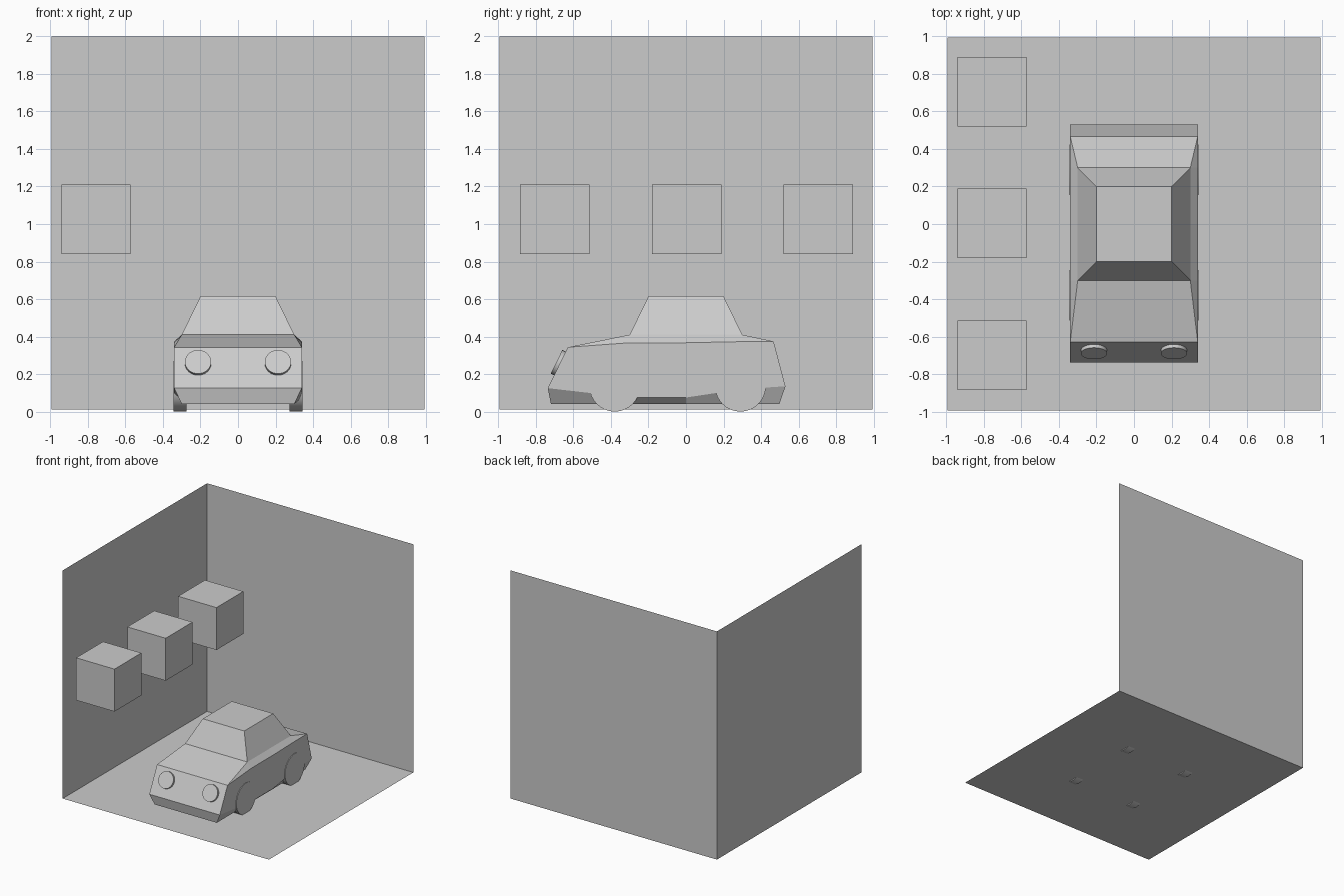
import bpy, bmesh, math
from mathutils import Vector, Matrix

if "Cube" in bpy.data.objects:
    bpy.data.objects.remove(bpy.data.objects["Cube"])


def finish(name, bm):
    mesh = bpy.data.meshes.new(name)
    bm.to_mesh(mesh)
    bm.free()
    obj = bpy.data.objects.new(name, mesh)
    bpy.context.collection.objects.link(obj)
    return obj


def panel(name, corners):
    bm = bmesh.new()
    bm.faces.new([bm.verts.new(c) for c in corners])
    return finish(name, bm)


def cylinder(name, centre, axis, radius, depth):
    bm = bmesh.new()
    turn = Vector((0, 0, 1)).rotation_difference(Vector(axis)).to_matrix().to_4x4()
    bmesh.ops.create_cone(bm, cap_ends=True, segments=32, radius1=radius, radius2=radius,
                          depth=depth, matrix=Matrix.Translation(centre) @ turn)
    obj = finish(name, bm)
    bpy.ops.object.select_all(action='DESELECT')
    obj.select_set(True)
    bpy.context.view_layer.objects.active = obj
    bpy.ops.object.shade_smooth_by_angle(angle=math.radians(30))
    return obj


# Room: floor and two open walls
W, FLOOR, TOP = 0.995, 0.01, 2.0
panel("floor", [(-W, -W, FLOOR), (W, -W, FLOOR), (W, W, FLOOR), (-W, W, FLOOR)])
panel("left_wall", [(-W, -W, FLOOR), (-W, W, FLOOR), (-W, W, TOP), (-W, -W, TOP)])
panel("back_wall", [(-W, W, FLOOR), (W, W, FLOOR), (W, W, TOP), (-W, W, TOP)])

# Row of floating cubes along the left wall
for i, y in enumerate((-0.70, 0.005, 0.705)):
    bm = bmesh.new()
    bmesh.ops.create_cube(bm, size=0.37, matrix=Matrix.Translation((-0.757, y, 1.025)))
    finish(f"cube_{i + 1}", bm)

# Car body: right-half sections (x, y, z) from nose to tail, bottom to belt line
stations = [
    [(0.30, -0.72, 0.04), (0.34, -0.737, 0.125), (0.34, -0.63, 0.343), (0.34, -0.63, 0.343)],
    [(0.30, -0.30, 0.04), (0.34, -0.30, 0.075), (0.34, -0.30, 0.367), (0.30, -0.30, 0.41)],
    [(0.30, 0.00, 0.04), (0.34, 0.00, 0.075), (0.34, 0.00, 0.367), (0.30, 0.00, 0.41)],
    [(0.30, 0.30, 0.04), (0.34, 0.30, 0.12), (0.34, 0.30, 0.373), (0.30, 0.30, 0.41)],
    [(0.30, 0.498, 0.04), (0.34, 0.53, 0.135), (0.34, 0.467, 0.374), (0.34, 0.467, 0.374)],
]
bm = bmesh.new()
rings = []
for st in stations:
    ring = st + [(-x, y, z) for x, y, z in reversed(st)]
    rings.append([bm.verts.new(p) for p in ring])
for k, (a, b) in enumerate(zip(rings, rings[1:])):
    for i in range(8):
        if i == 3 and k in (1, 2):
            continue  # opening under the cabin
        j = (i + 1) % 8
        bm.faces.new((a[i], a[j], b[j], b[i]))
# Nose and tail panels
for ring in (rings[0], rings[-1]):
    for i in (0, 1):
        bm.faces.new((ring[i], ring[i + 1], ring[6 - i], ring[7 - i]))
# Cabin and roof
roof = [bm.verts.new(p) for p in ((0.2, -0.2, 0.615), (0.2, 0.2, 0.615),
                                  (-0.2, 0.2, 0.615), (-0.2, -0.2, 0.615))]
bm.faces.new(roof)
bm.faces.new((rings[1][3], rings[1][4], roof[3], roof[0]))
bm.faces.new((rings[3][3], rings[3][4], roof[2], roof[1]))
bm.faces.new((rings[1][3], rings[2][3], rings[3][3], roof[1], roof[0]))
bm.faces.new((rings[1][4], rings[2][4], rings[3][4], roof[2], roof[3]))
bmesh.ops.remove_doubles(bm, verts=bm.verts[:], dist=0.0005)
bmesh.ops.recalc_face_normals(bm, faces=bm.faces[:])
finish("car_body", bm)

# Wheels and headlights on both sides
slope = Vector((0, -0.898, 0.44))
for side, s in (("left", -1), ("right", 1)):
    for end, y in (("front", -0.38), ("rear", 0.29)):
        cylinder(f"{end}_{side}_wheel", (s * 0.31, y, 0.135), (1, 0, 0), 0.135, 0.07)
    centre = Vector((s * 0.213, -0.673, 0.257)) + slope * 0.004
    cylinder(f"{side}_headlight", centre, slope, 0.07, 0.03)
